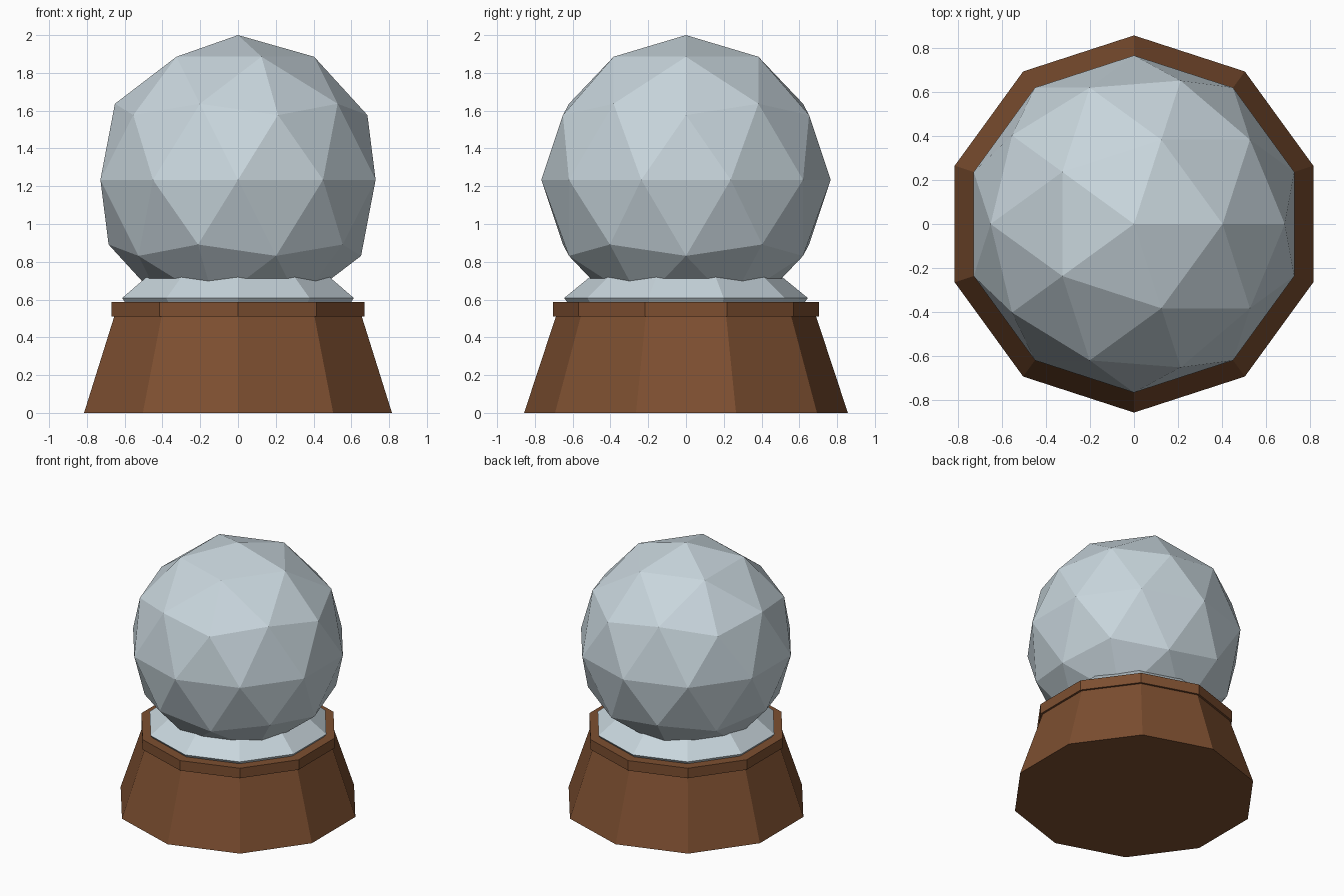
import bpy, bmesh, math

if "Cube" in bpy.data.objects:
    bpy.data.objects.remove(bpy.data.objects["Cube"])

def material(name, rgb):
    m = bpy.data.materials.new(name)
    m.diffuse_color = (*rgb, 1.0)
    m.use_nodes = True
    m.node_tree.nodes["Principled BSDF"].inputs["Base Color"].default_value = m.diffuse_color
    return m

wood = material("brown wood", (0.205, 0.078, 0.030))
glass = material("pale blue glass", (0.58, 0.67, 0.72))

def finish(name, bm, mat):
    bmesh.ops.recalc_face_normals(bm, faces=bm.faces)
    me = bpy.data.meshes.new(name)
    bm.to_mesh(me)
    bm.free()
    me.materials.append(mat)
    ob = bpy.data.objects.new(name, me)
    bpy.context.collection.objects.link(ob)
    return ob

def decagon_stack(name, profile, mat):
    """Ten-sided closed solid from (radius, height) pairs, corners on the y axis."""
    bm = bmesh.new()
    rings = []
    for r, z in profile:
        rings.append([bm.verts.new((r * math.sin(i * math.tau / 10),
                                    r * math.cos(i * math.tau / 10), z))
                      for i in range(10)])
    for a, b in zip(rings, rings[1:]):
        for i in range(10):
            j = (i + 1) % 10
            bm.faces.new((a[i], a[j], b[j], b[i]))
    bm.faces.new(rings[0])
    bm.faces.new(rings[-1])
    return finish(name, bm, mat)

# Tapered wooden stand with its overhanging rim
decagon_stack("stand", [(0.857, 0), (0.689, 0.51), (0.705, 0.51), (0.705, 0.587)], wood)

# Flared glass collar between rim and globe
decagon_stack("collar", [(0.628, 0.585), (0.645, 0.608), (0.49, 0.735)], glass)

# Faceted globe
bm = bmesh.new()
bmesh.ops.create_icosphere(bm, subdivisions=2, radius=0.766)
bmesh.ops.translate(bm, vec=(0, 0, 1.234), verts=bm.verts)
finish("globe", bm, glass)
